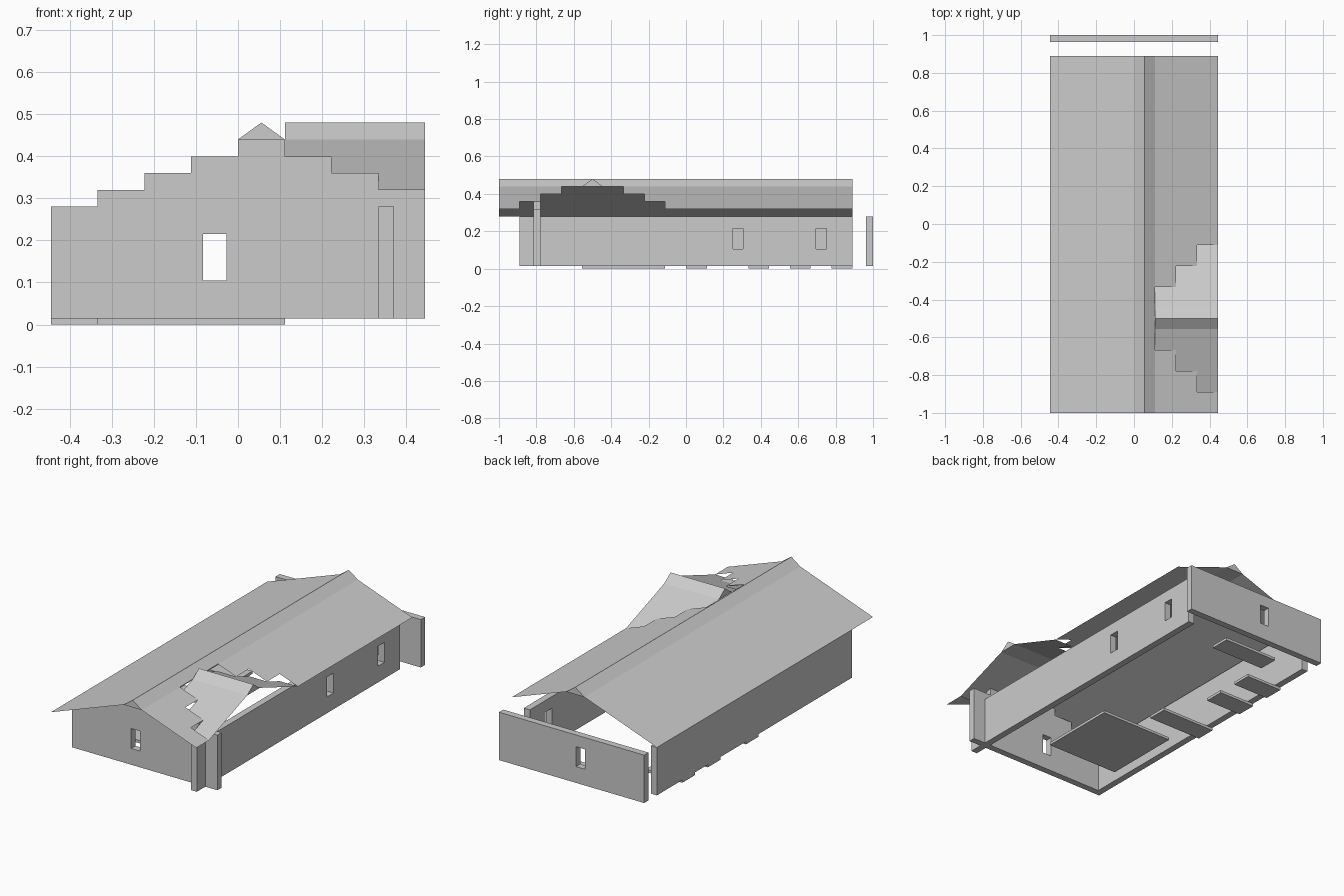
import bpy, bmesh

if "Cube" in bpy.data.objects:
    bpy.data.objects.remove(bpy.data.objects["Cube"])

U = 1 / 9            # building grid cell
S = 0.04             # roof rise per cell
T = U / 3            # wall thickness
Z0, ZW = 0.015, 0.28  # wall bottom and top


def finish(name, bm):
    bmesh.ops.remove_doubles(bm, verts=bm.verts, dist=1e-5)
    me = bpy.data.meshes.new(name)
    bm.to_mesh(me)
    bm.free()
    ob = bpy.data.objects.new(name, me)
    bpy.context.collection.objects.link(ob)
    return ob


def box(name, x0, x1, y0, y1, z0, z1):
    bm = bmesh.new()
    bmesh.ops.create_cube(bm, size=1)
    for v in bm.verts:
        v.co = ((x0 + x1) / 2 + v.co.x * (x1 - x0),
                (y0 + y1) / 2 + v.co.y * (y1 - y0),
                (z0 + z1) / 2 + v.co.z * (z1 - z0))
    return finish(name, bm)


def extrude(name, pts, vec):
    """Closed prism from a planar outline."""
    bm = bmesh.new()
    f = bm.faces.new([bm.verts.new(p) for p in pts])
    r = bmesh.ops.extrude_face_region(bm, geom=[f], use_keep_orig=True)
    bmesh.ops.translate(bm, vec=vec,
                        verts=[v for v in r['geom'] if isinstance(v, bmesh.types.BMVert)])
    bmesh.ops.recalc_face_normals(bm, faces=bm.faces)
    return finish(name, bm)


def sheet(name, rects, height):
    """Single-surface roof pieces over plan rectangles (x0, x1, y0, y1)."""
    bm = bmesh.new()
    for x0, x1, y0, y1 in rects:
        bm.faces.new([bm.verts.new((x, y, height(x, y))) for x, y in
                      ((x0, y0), (x1, y0), (x1, y1), (x0, y1))])
    return finish(name, bm)


def cut(ob, *bounds):
    c = box("window_cutter", *bounds)
    c.hide_render = True
    c.hide_set(True)
    m = ob.modifiers.new("window", 'BOOLEAN')
    m.operation = 'DIFFERENCE'
    m.solver = 'EXACT'
    m.object = c


# Front wall with stepped gable
outline = [(-4 * U, Z0)]
for i, h in enumerate((0, 1, 2, 3, 4, 3, 2, 1)):
    outline += [((i - 4) * U, ZW + h * S), ((i - 3) * U, ZW + h * S)]
outline.append((4 * U, Z0))
front_y = -7 * U - T
front = extrude("front_wall", [(x, front_y, z) for x, z in outline], (0, T, 0))
back = box("back_wall", -4 * U, 4 * U, 1 - T, 1, Z0, ZW)

# Side walls, the right one passing through the front wall line
box("left_wall", -4 * U, -4 * U + T, -7 * U, 8 * U, Z0, ZW)
right = box("right_wall", 3 * U, 3 * U + T, -8 * U, 8 * U, Z0, ZW)

# Window openings
WZ = (0.105, 0.215)
for wall, y in ((front, front_y + T / 2), (back, 1 - T / 2)):
    cut(wall, -0.75 * U, -0.25 * U, y - 0.04, y + 0.04, *WZ)
for y in (2.5 * U, 6.5 * U):
    cut(right, 3 * U - 0.03, 3 * U + T + 0.03, y - 0.25 * U, y + 0.25 * U, *WZ)

# Main roof slopes; right slope is stepped back around the side gable
RY = -4.5 * U
sheet("left_roof", [(-4 * U, 0, -1, 8 * U)], lambda x, y: 0.44 + x / U * S)
cols = [(U * i, U * (i + 1), a, b) for i in (1, 2, 3)
        for a, b in ((-1, RY - (i + 0.5) * U), (RY + (i + 0.5) * U, 8 * U))]
sheet("right_roof", cols, lambda x, y: 0.44 - (x / U - 1) * S)
extrude("main_ridge", [(0, -1, 0.44), (U, -1, 0.44), (U / 2, -1, 0.48)], (0, 1 + 8 * U, 0))

# Side gable roof
for name, s in (("side_gable_back_slope", 1), ("side_gable_front_slope", -1)):
    rects = []
    for i in (1, 2, 3):
        a, b = sorted((RY + s * 0.5 * U, RY + s * (i + 0.5) * U))
        rects.append((U * i, U * (i + 1), a, b))
    sheet(name, rects, lambda x, y: 0.44 - (abs(y - RY) / U - 0.5) * S)
extrude("side_gable_ridge", [(U, RY - U / 2, 0.44), (U, RY + U / 2, 0.44), (U, RY, 0.48)],
        (3 * U, 0, 0))

# Floor slabs (cell units)
for x0, x1, y0, y1 in ((-3, 1, -5, -1), (-4, -1, 0, 1), (-4, -2, 3, 4),
                       (-4, -2, 5, 6), (-2, 1, 7, 8)):
    box("floor_slab", x0 * U, x1 * U, y0 * U, y1 * U, 0, Z0)
